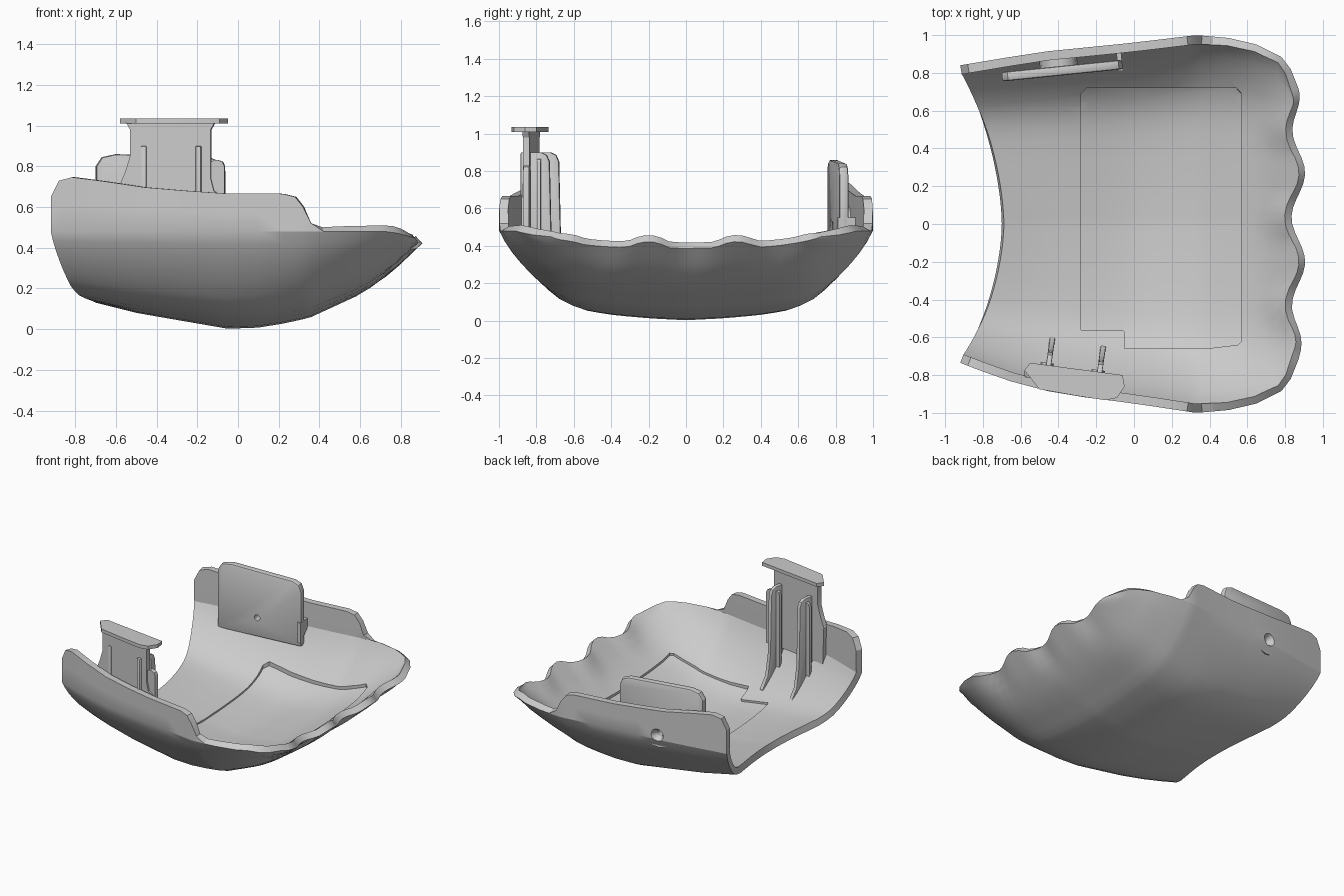
import bpy, bmesh, math
from mathutils import Matrix, Vector

if "Cube" in bpy.data.objects:
    bpy.data.objects.remove(bpy.data.objects["Cube"])


def lerp(table, x):
    if x <= table[0][0]:
        return table[0][1]
    for (a, fa), (b, fb) in zip(table, table[1:]):
        if x <= b:
            return fa + (fb - fa) * (x - a) / (b - a)
    return table[-1][1]


def to_object(name, bm):
    me = bpy.data.meshes.new(name)
    bm.to_mesh(me)
    bm.free()
    ob = bpy.data.objects.new(name, me)
    bpy.context.collection.objects.link(ob)
    return ob


def apply_mod(ob, kind, **settings):
    m = ob.modifiers.new(kind.title(), kind)
    for k, v in settings.items():
        setattr(m, k, v)
    bpy.context.view_layer.objects.active = ob
    bpy.ops.object.modifier_apply(modifier=m.name)


def prism(name, pts, depth, matrix, bevel=0.0):
    """Outline in local XY, extruded by depth, centred on local Z."""
    bm = bmesh.new()
    f = bm.faces.new([bm.verts.new((x, y, -depth / 2)) for x, y in pts])
    r = bmesh.ops.extrude_face_region(bm, geom=[f])
    bmesh.ops.translate(bm, vec=(0, 0, depth),
                        verts=[v for v in r["geom"] if isinstance(v, bmesh.types.BMVert)])
    bm.transform(matrix)
    bmesh.ops.recalc_face_normals(bm, faces=bm.faces)
    ob = to_object(name, bm)
    if bevel:
        apply_mod(ob, 'BEVEL', width=bevel, segments=2, limit_method='ANGLE',
                  angle_limit=math.radians(60))
    return ob


def upright(x, y, angle):
    """Local X runs along the plate, local Y is up."""
    return Matrix.Translation((x, y, 0)) @ Matrix.Rotation(angle, 4, 'Z') @ Matrix.Rotation(math.pi / 2, 4, 'X')


def rounded(x0, z0, x1, z1, r):
    """Plate outline with rounded top corners."""
    top = [(x1 - r + r * math.cos(a), z1 - r + r * math.sin(a)) for a in (0, math.pi / 4, math.pi / 2)]
    left = [(x0 + r - r * math.sin(a), z1 - r + r * math.cos(a)) for a in (0, math.pi / 4, math.pi / 2)]
    return [(x0, z0), (x1, z0)] + top + left


# Shell curves: keel height, rim height, half widths on each side, cross-section
KEEL = [(-.7, .13), (-.5, .08), (-.3, .045), (-.05, .002), (.02, 0), (.15, .012), (.35, .055),
        (.6, .17), (.75, .27), (.92, .435)]
RIM = [(-.92, .65), (-.88, .73), (-.8, .75), (-.5, .70), (-.1, .667), (.23, .665), (.28, .65),
       (.32, .6), (.36, .52), (.42, .48)]
LOW = [(.75, .48), (.9, .44)]
BOW = [(.33, 1.0), (.5, .985), (.65, .95), (.78, .885), (.83, .82), (.87, .72)]
WIDE_BACK = [(-.92, .84), (-.5, .91), (0, .96)] + BOW
WIDE_FRONT = [(-.92, .735), (-.7, .82), (-.4, .90), (0, .95)] + BOW
SECTION = [(0, 0), (.2, .02), (.4, .055), (.55, .1), (.65, .17), (.72, .25), (.8, .4),
           (.87, .56), (.93, .73), (.98, .9), (1, 1)]
STATIONS = [-.7, -.67, -.62, -.5, -.35, -.2, -.05, .1, .22, .28, .32, .36, .42, .5, .58, .65,
            .72, .78, .83, .87]
half = [0, .06, .12, .18, .24, .3, .36, .42, .49, .56, .63, .7, .76, .82, .88, .93, .97, 1]
columns = [-p for p in reversed(half[1:])] + half
columns = [(-1, 1), (-1, .5)] + [(p, 0) for p in columns] + [(1, .5), (1, 1)]


def shell_point(x0, p, wall):
    a = abs(p)
    x = x0 - .22 * a ** 1.7 * max(0, -x0 / .7)
    w = lerp(WIDE_BACK if p > 0 else WIDE_FRONT, x)
    y = w * p
    fade = max(0, min(1, (x0 - .68) / .19)) * (1 - a ** 6)
    x -= .036 * math.cos(2 * math.pi * (y - .035) / .47) * fade
    low, keel = lerp(LOW, x), lerp(KEEL, max(x0, x) if x0 > 0 else x0)
    z = keel + (low - keel) * lerp(SECTION, a)
    if wall:
        z += max(0, lerp(RIM, x) - .48) * wall
    return x, y, z


# Scalloped shell
bm = bmesh.new()
grid = [[bm.verts.new(shell_point(x, p, w)) for p, w in columns] for x in STATIONS]
for r0, r1 in zip(grid, grid[1:]):
    for j in range(len(columns) - 1):
        bm.faces.new((r0[j], r0[j + 1], r1[j + 1], r1[j]))
bmesh.ops.remove_doubles(bm, verts=bm.verts, dist=.0005)
shell = to_object("scalloped_shell", bm)
apply_mod(shell, 'SOLIDIFY', thickness=.048, offset=-1)

# Shallow recess in the floor
recess = shell.copy()
recess.data = shell.data.copy()
recess.name = "recess_cutter"
bpy.context.collection.objects.link(recess)
recess.location.z = .037
outline = prism("recess_outline", [(-.28, -.56), (-.06, -.56), (-.05, -.57), (-.05, -.66), (.38, -.66),
                (.55, -.64), (.57, -.62), (.57, .69), (.54, .72), (-.25, .72), (-.28, .69)],
                2, Matrix.Identity(4))
bpy.context.view_layer.update()
apply_mod(recess, 'BOOLEAN', operation='INTERSECT', object=outline, solver='EXACT')
apply_mod(shell, 'BOOLEAN', operation='DIFFERENCE', object=recess, solver='EXACT')

# Side panel on the back wall, with boss and end web
tilt = math.atan2(.065, .64)
panel = prism("side_panel", [(-.32, .37), (.32, .37), (.32, .77), (.30, .82), (.25, .84),
              (-.22, .86), (-.29, .845), (-.32, .80)], .05, upright(-.38, .812, tilt), .012)
boss = prism("screw_boss", [(.1 * math.cos(i * math.pi / 8), .1 * math.sin(i * math.pi / 8))
             for i in range(16)], .08, upright(-.40, .855, tilt) @ Matrix.Translation((0, .51, 0)))
prism("panel_end_web", [(-.04, .40), (.055, .48), (.055, .55), (-.04, .55)], .025,
      upright(-.075, .85, math.pi / 2 + tilt))

# Countersunk screw hole
bm = bmesh.new()
hole = [(-.2, .022), (.04, .022), (.15, .09)]
rings = [[bm.verts.new((r * math.cos(i * math.pi / 8), d, r * math.sin(i * math.pi / 8)))
          for i in range(16)] for d, r in hole]
for a, b in zip(rings, rings[1:]):
    for i in range(16):
        bm.faces.new((a[i - 1], a[i], b[i], b[i - 1]))
bm.faces.new(rings[0])
bm.faces.new(rings[-1])
bm.transform(Matrix.Translation((-.40, .84, .51)) @ Matrix.Rotation(tilt, 4, 'Z'))
bmesh.ops.recalc_face_normals(bm, faces=bm.faces)
drill = to_object("hole_cutter", bm)
for ob in (shell, panel, boss):
    apply_mod(ob, 'BOOLEAN', operation='DIFFERENCE', object=drill, solver='EXACT')
for helper in (recess, outline, drill):
    bpy.data.objects.remove(helper)

# Tall clip post and its top flange
lean = -.14
prism("clip_post", [(-.25, .43), (.25, .43), (.24, .66), (.21, .68), (.195, .74), (.195, .98),
      (.215, 1.015), (-.225, 1.015), (-.205, .98), (-.205, .85), (-.23, .77), (-.26, .70)],
      .035, upright(-.325, -.828, lean))
prism("clip_flange", [(-.58, -.775), (-.55, -.735), (-.06, -.80), (-.05, -.86), (-.09, -.92),
      (-.15, -.933), (-.3, -.91), (-.5, -.875)], .025, Matrix.Translation((0, 0, 1.022)))
prism("clip_side_wing", rounded(-.04, .43, .04, .83, .03), .03, upright(-.105, -.85, lean))

# Two cross-shaped ribs behind the post
for i, (x, shift) in enumerate(((-.46, .025), (-.19, 0))):
    pts = [(-.04, .42), (.07, .26), (.20, .165), (.20, .19), (.15, .27), (.125, .42),
           (.115, .85), (.10, .885), (.07, .90), (-.04, .90)]
    y = -.805 - .14 * (x + .46)
    prism(f"rib_{i}", pts, .028, upright(x, y, math.pi / 2 + lean) @ Matrix.Translation((shift * .5, 0, 0)), .006)
    prism(f"rib_cross_{i}", rounded(-.035, .30, .035, .87, .025), .02, upright(x, y + .06, lean))

# Soft shading with kept edges
bpy.ops.object.select_all(action='DESELECT')
for ob in bpy.context.scene.objects:
    ob.select_set(True)
    bpy.context.view_layer.objects.active = ob
bpy.ops.object.shade_smooth_by_angle(angle=math.radians(25))
